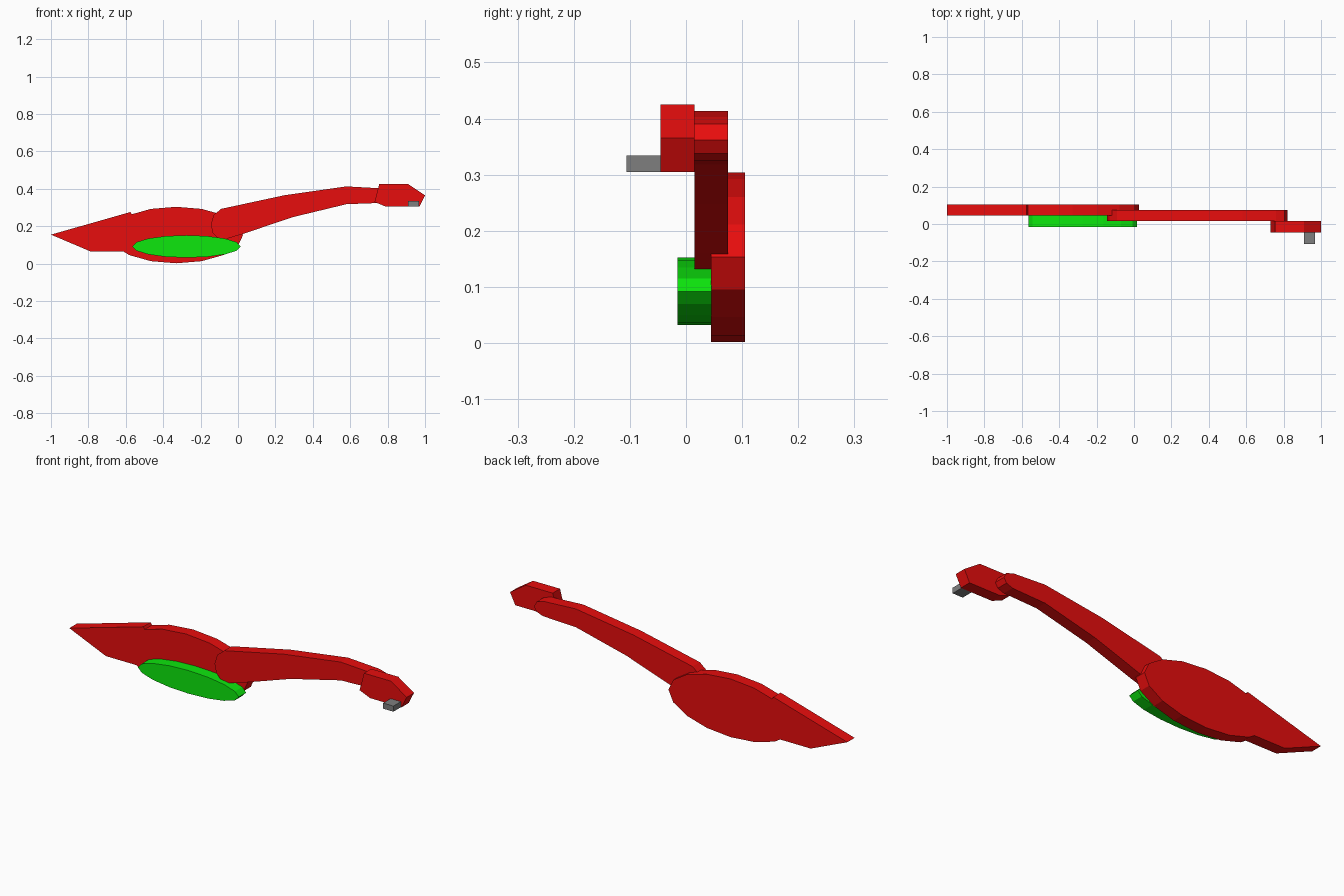
import bpy, bmesh, math

if "Cube" in bpy.data.objects:
    bpy.data.objects.remove(bpy.data.objects["Cube"])


def material(name, rgb):
    m = bpy.data.materials.new(name)
    m.diffuse_color = (*rgb, 1)
    m.use_nodes = True
    m.node_tree.nodes["Principled BSDF"].inputs["Base Color"].default_value = m.diffuse_color
    return m


RED = material("red", (0.8, 0.004, 0.004))
GREEN = material("green", (0.004, 0.8, 0.004))
GREY = material("grey", (0.21, 0.21, 0.21))


def ellipse(cx, cz, rx, rz, sides=16):
    return [(cx + rx * math.cos(2 * math.pi * i / sides),
             cz + rz * math.sin(2 * math.pi * i / sides)) for i in range(sides)]


def plate(name, outline, y0, y1, mat):
    """Flat slab: an x/z outline extruded from y0 to y1."""
    bm = bmesh.new()
    face = bm.faces.new([bm.verts.new((x, y0, z)) for x, z in outline])
    new = bmesh.ops.extrude_face_region(bm, geom=[face])["geom"]
    bmesh.ops.translate(bm, vec=(0, y1 - y0, 0),
                        verts=[v for v in new if isinstance(v, bmesh.types.BMVert)])
    bmesh.ops.recalc_face_normals(bm, faces=bm.faces)
    mesh = bpy.data.meshes.new(name)
    bm.to_mesh(mesh)
    bm.free()
    mesh.materials.append(mat)
    ob = bpy.data.objects.new(name, mesh)
    bpy.context.collection.objects.link(ob)
    return ob


# Body and pointed tail share the rear layer
plate("body", ellipse(-0.33, 0.153, 0.357, 0.151), 0.045, 0.105, RED)
plate("tail", [(-1, 0.155), (-0.79, 0.066), (-0.59, 0.066), (-0.5, 0.16),
               (-0.575, 0.276)], 0.045, 0.105, RED)

# Wing in front of the body
plate("wing", ellipse(-0.275, 0.092, 0.29, 0.06), -0.015, 0.045, GREEN)

# Long neck with rounded ends
plate("neck", [(-0.09, 0.293), (-0.13, 0.26), (-0.145, 0.21), (-0.135, 0.165),
               (-0.11, 0.138), (-0.07, 0.13), (0.03, 0.16), (0.29, 0.248),
               (0.58, 0.318), (0.77, 0.325), (0.805, 0.338), (0.82, 0.362),
               (0.805, 0.39), (0.76, 0.403), (0.58, 0.413), (0.25, 0.366)],
      0.015, 0.075, RED)

# Head and the small mouth block
plate("head", [(0.755, 0.425), (0.73, 0.33), (0.79, 0.305), (0.97, 0.305),
               (1, 0.365), (0.91, 0.425)], -0.045, 0.015, RED)
plate("mouth", [(0.908, 0.305), (0.967, 0.305), (0.967, 0.334), (0.908, 0.334)],
      -0.106, -0.045, GREY)
